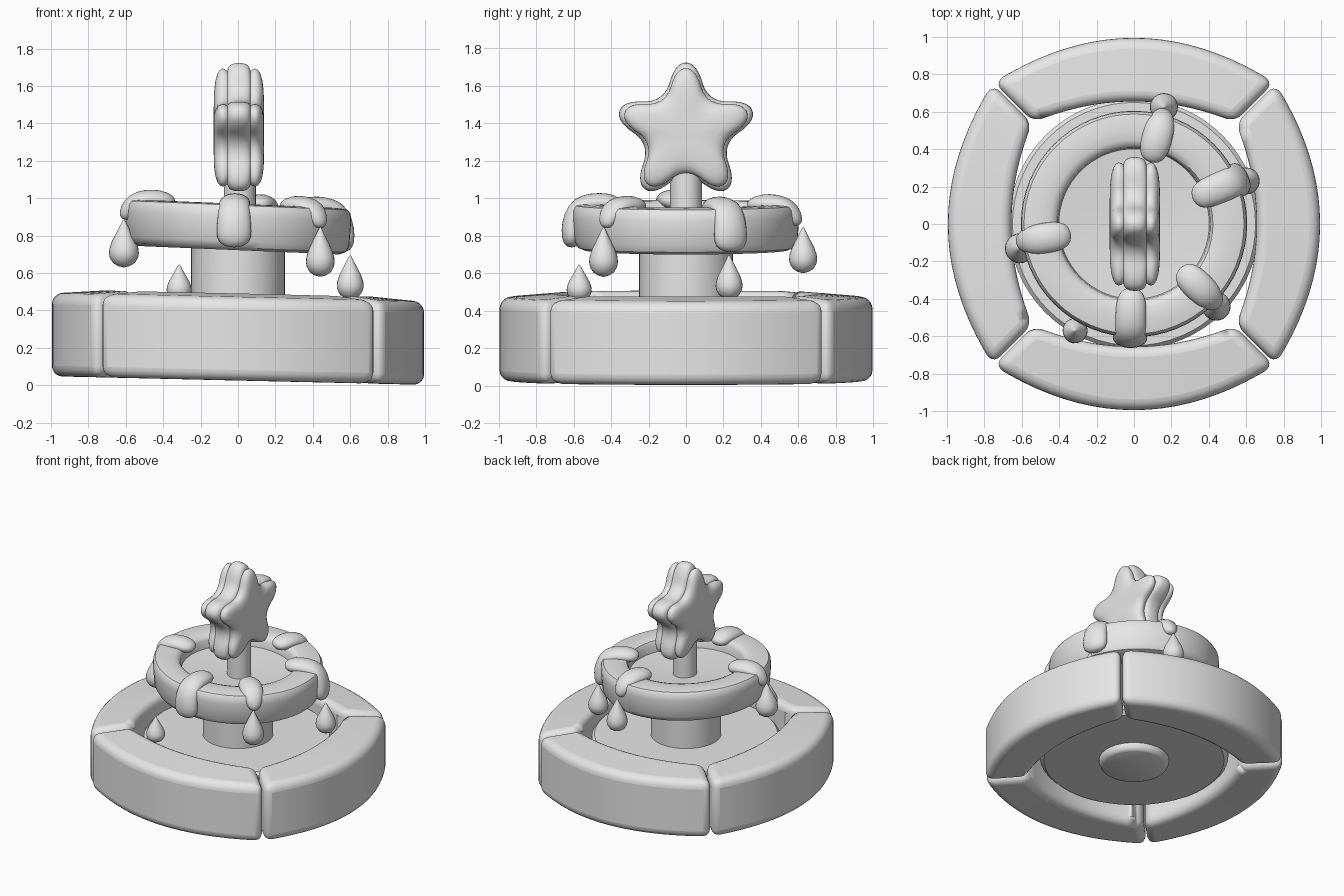
import bpy, bmesh, math
from mathutils import Vector

if "Cube" in bpy.data.objects:
    bpy.data.objects.remove(bpy.data.objects["Cube"])

stone = bpy.data.materials.new("plain grey")
stone.diffuse_color = (0.8, 0.8, 0.8, 1)
stone.use_nodes = True
stone.node_tree.nodes["Principled BSDF"].inputs["Base Color"].default_value = stone.diffuse_color


def skin(name, rings, bevel=0, subsurf=0, angle=40):
    """Join equal-sized closed rings of points into a capped, smooth solid."""
    bm = bmesh.new()
    vs = [[bm.verts.new(p) for p in ring] for ring in rings]
    n = len(vs[0])
    for a, b in zip(vs, vs[1:]):
        for i in range(n):
            j = (i + 1) % n
            bm.faces.new((a[i], a[j], b[j], b[i]))
    bm.faces.new(vs[0])
    bm.faces.new(vs[-1])
    bmesh.ops.recalc_face_normals(bm, faces=bm.faces)
    me = bpy.data.meshes.new(name)
    bm.to_mesh(me)
    bm.free()
    ob = bpy.data.objects.new(name, me)
    bpy.context.collection.objects.link(ob)
    me.materials.append(stone)
    if bevel:
        m = ob.modifiers.new("round", 'BEVEL')
        m.width, m.segments, m.angle_limit = bevel, 5, math.radians(40)
    if subsurf:
        m = ob.modifiers.new("smooth", 'SUBSURF')
        m.levels = m.render_levels = subsurf
    bpy.ops.object.select_all(action='DESELECT')
    ob.select_set(True)
    bpy.context.view_layer.objects.active = ob
    bpy.ops.object.shade_smooth_by_angle(angle=math.radians(angle))
    return ob


def lathe(name, profile, x=0, y=0, tilt=0, n=64, angle=40):
    """Revolve (radius, height) points; tilt lowers the +x side."""
    rings = []
    for r, z in profile:
        ring = []
        for i in range(n):
            a = 2 * math.pi * i / n
            px, py = x + r * math.cos(a), y + r * math.sin(a)
            ring.append((px, py, z - tilt * px))
        rings.append(ring)
    return skin(name, rings, angle=angle)


# Basin wall: four bowed blocks, leaning slightly to the right
for k, side in enumerate(("front", "right", "back", "left")):
    c, s = round(math.cos(k * math.pi / 2)), round(math.sin(k * math.pi / 2))
    rings = []
    for i in range(21):
        t = i / 10 - 1
        outer = (0.75 * t, -0.995 + 0.238 * t * t)
        inner = (0.538 * t, -0.655 + 0.11 * t * t)
        ring = []
        for (px, py), z in ((outer, 0.024), (outer, 0.468), (inner, 0.495), (inner, 0.03)):
            X, Y = px * c - py * s, px * s + py * c
            ring.append((X, Y, z - 0.023 * X))
        rings.append(ring)
    skin(side + "_basin_block", rings, bevel=0.065)

# Basin floor
lathe("basin_floor", [(0.01, 0.14), (0.64, 0.14), (0.67, 0.17), (0.67, 0.355),
                      (0.65, 0.378), (0.01, 0.378)])

# Column through the floor, with a rounded foot, and upper bowl
lathe("column", [(0.01, 0.08), (0.215, 0.085), (0.235, 0.095), (0.247, 0.12), (0.25, 0.16),
                 (0.25, 0.76)])
lathe("upper_bowl", [(0.01, 0.722), (0.54, 0.722), (0.575, 0.735), (0.595, 0.77), (0.605, 0.90),
                     (0.602, 0.94), (0.588, 0.962), (0.55, 0.968), (0.50, 0.97), (0.45, 0.968),
                     (0.422, 0.958), (0.408, 0.935), (0.402, 0.875), (0.01, 0.845)], tilt=0.042)
lathe("star_post", [(0.085, 0.77), (0.085, 1.2)], x=0.01, n=32)

# Star topper: rounded outline, three puffed layers along x
outline = []
for k in range(5):
    a = math.pi / 2 + k * math.tau / 5
    for da, r in ((-8.5, 0.377), (8.5, 0.377), (36, 0.202)):
        b = a + math.radians(da)
        outline.append(Vector((math.cos(b) * r, math.sin(b) * r)))
for _ in range(3):  # corner cutting
    cut = []
    for i, p in enumerate(outline):
        q = outline[(i + 1) % len(outline)]
        cut += [p.lerp(q, 0.25), p.lerp(q, 0.75)]
    outline = cut
half = [(0.135, 0.35), (0.132, 0.60), (0.126, 0.74), (0.116, 0.84), (0.102, 0.90), (0.088, 0.92),
        (0.074, 0.91), (0.062, 0.885), (0.057, 0.93), (0.046, 0.97), (0.024, 0.995)]
layers = [(-x, f) for x, f in half] + [(0, 1)] + half[::-1]
skin("star_topper", [[(0.005 + x, p.x * f, 1.35 + p.y * f) for p in outline]
                     for x, f in layers], angle=50)

# Water spilling over the bowl rim: (radius, height, half width, half thickness)
SHORT = [(0.345, 0.955, 0.02, 0.015), (0.36, 0.965, 0.065, 0.04), (0.42, 0.975, 0.085, 0.055),
         (0.50, 0.975, 0.085, 0.055), (0.56, 0.955, 0.08, 0.055), (0.60, 0.91, 0.06, 0.045),
         (0.61, 0.87, 0.04, 0.035), (0.61, 0.86, 0.015, 0.01)]
LONG = SHORT[:4] + [(0.57, 0.96, 0.088, 0.055), (0.605, 0.90, 0.09, 0.055),
                    (0.61, 0.82, 0.1, 0.06), (0.61, 0.76, 0.09, 0.05), (0.61, 0.735, 0.03, 0.02)]
for name, deg, path in (("left", 189, SHORT), ("front", 268, LONG), ("front_right", 316, SHORT),
                        ("right", 23, LONG), ("back", 75, SHORT)):
    a = math.radians(deg)
    radial = Vector((math.cos(a), math.sin(a), 0))
    side = Vector((-math.sin(a), math.cos(a), 0))
    rings = []
    for i, (r, z, w, h) in enumerate(path):
        p, q = path[max(i - 1, 0)], path[min(i + 1, len(path) - 1)]
        tangent = (radial * (q[0] - p[0]) + Vector((0, 0, q[1] - p[1]))).normalized()
        normal = side.cross(tangent)
        centre = radial * r + Vector((0, 0, z))
        centre.z -= 0.042 * centre.x
        rings.append([centre + side * w * math.cos(u) + normal * h * math.sin(u)
                      for u in (math.tau * j / 12 for j in range(12))])
    skin(name + "_spill", rings, subsurf=1, angle=70)

# Falling droplets: x, y, bottom height, height, radius
DROP = [(0.05, 0), (0.4, 0.03), (0.72, 0.09), (0.94, 0.2), (1, 0.3), (0.96, 0.41),
        (0.8, 0.55), (0.55, 0.7), (0.3, 0.85), (0.12, 0.96), (0.03, 1)]
for i, (x, y, z, h, r) in enumerate(((-0.61, -0.13, 0.63, 0.255, 0.08),
                                     (0.44, -0.44, 0.58, 0.265, 0.077),
                                     (0.6, 0.23, 0.46, 0.235, 0.072),
                                     (-0.315, -0.57, 0.45, 0.195, 0.067),
                                     (0.16, 0.625, 0.6, 0.245, 0.075))):
    lathe("droplet_%d" % (i + 1), [(f * r, z + g * h) for f, g in DROP], x, y, n=24, angle=60)
